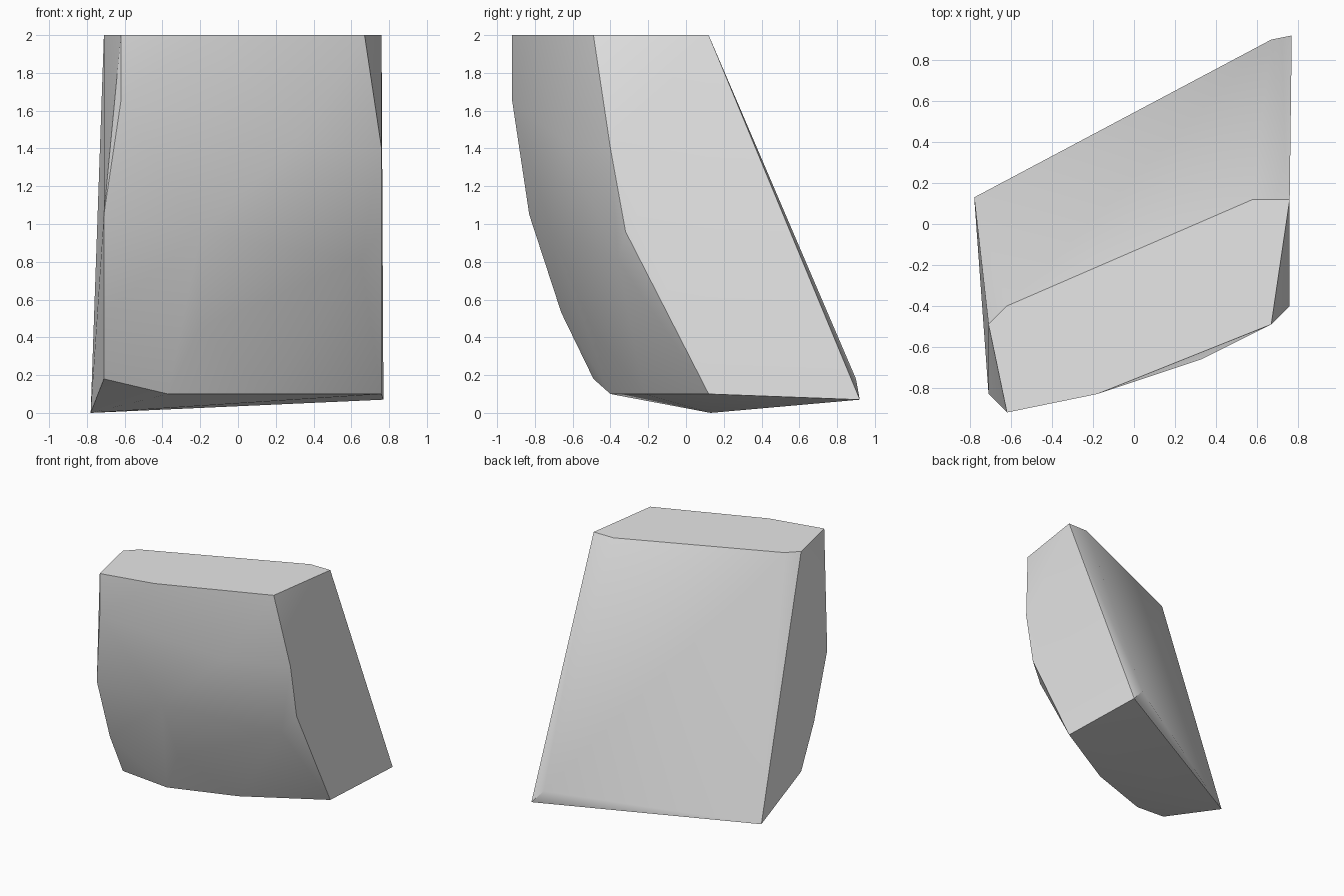
import bpy, bmesh, math

cube = bpy.data.objects.get("Cube")
if cube:
    bpy.data.objects.remove(cube, do_unlink=True)

# Stone colour
grey = bpy.data.materials.new("light grey stone")
grey.use_nodes = True
colour = (0.8, 0.8, 0.8, 1)
grey.diffuse_color = colour
grey.node_tree.nodes["Principled BSDF"].inputs["Base Color"].default_value = colour

# Corners of the flat top
top_outline = [(-.62, -.92), (-.71, -.83), (-.71, -.49), (-.62, -.40),
               (.58, .12), (.76, .12), (.67, -.49), (-.18, -.83)]
top_outline.remove((-.71, -.83))  # this corner only exists lower down

# Bulging front: left edge, middle, right edge
front = [(-.62, -.92, 1.65), (-.71, -.83, 1.05), (-.71, -.66, .53), (-.71, -.49, .18),
         (.33, -.66, 1.45), (-.2, -.71, .95), (-.2, -.5, .45), (.65, -.36, .81),
         (.76, -.40, 1.4), (.76, -.32, .96)]

# Slanted underside and lower back edge
base = [(-.37, -.40, .1), (.16, -.22, .1), (.76, .12, .1),
        (-.78, .13, 0), (.77, .92, .07), (.67, .90, .18)]

# Wrap the corners in a convex skin
bm = bmesh.new()
for p in [(x, y, 2) for x, y in top_outline] + front + base:
    bm.verts.new(p)
hull = bmesh.ops.convex_hull(bm, input=bm.verts)
loose = [v for v in bm.verts if not v.link_faces]
bmesh.ops.delete(bm, geom=loose, context='VERTS')
bmesh.ops.dissolve_limit(bm, angle_limit=math.radians(1), verts=bm.verts, edges=bm.edges)
bmesh.ops.recalc_face_normals(bm, faces=bm.faces)
mesh = bpy.data.meshes.new("rock_shard")
bm.to_mesh(mesh)
bm.free()

rock = bpy.data.objects.new("rock_shard", mesh)
bpy.context.collection.objects.link(rock)
mesh.materials.append(grey)

# Soft shading on the bulge, crisp main edges
bpy.ops.object.select_all(action='DESELECT')
rock.select_set(True)
bpy.context.view_layer.objects.active = rock
bpy.ops.object.shade_smooth_by_angle(angle=math.radians(30))
